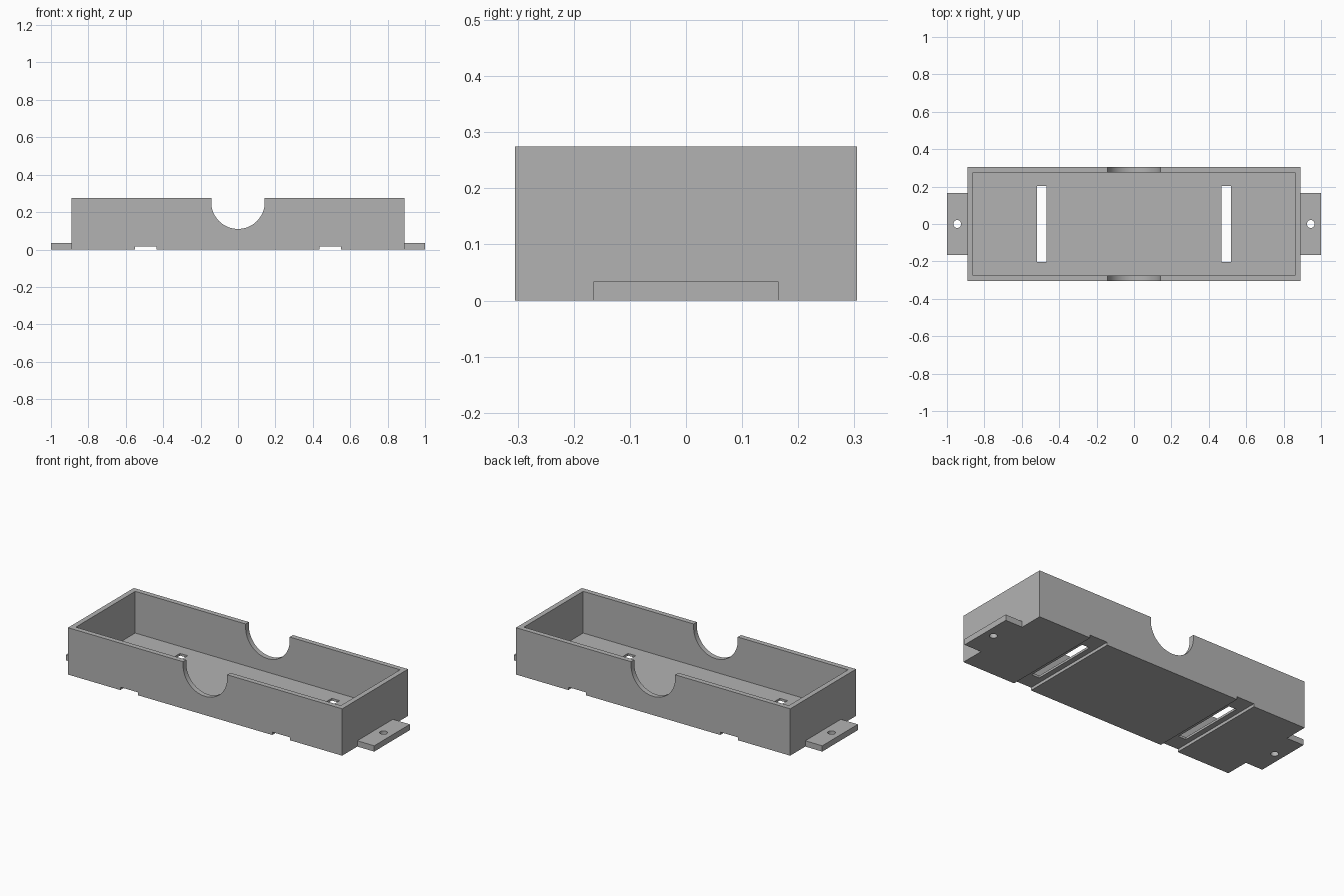
import bpy, bmesh, math
from mathutils import Matrix, Vector

if "Cube" in bpy.data.objects:
    bpy.data.objects.remove(bpy.data.objects["Cube"])

grey = bpy.data.materials.new("mid grey")
grey.diffuse_color = (0.45, 0.45, 0.45, 1)
grey.use_nodes = True
grey.node_tree.nodes["Principled BSDF"].inputs["Base Color"].default_value = grey.diffuse_color


def make(name, bm):
    me = bpy.data.meshes.new(name)
    bm.to_mesh(me)
    bm.free()
    me.materials.append(grey)
    ob = bpy.data.objects.new(name, me)
    bpy.context.collection.objects.link(ob)
    return ob


def box(name, x0, x1, y0, y1, z0, z1):
    bm = bmesh.new()
    size = (x1 - x0, y1 - y0, z1 - z0)
    mid = Vector((x0 + x1, y0 + y1, z0 + z1)) / 2
    bmesh.ops.create_cube(bm, size=1, matrix=Matrix.Translation(mid) @ Matrix.Diagonal((*size, 1)))
    return make(name, bm)


def prism(name, profile, direction):
    bm = bmesh.new()
    face = bm.faces.new([bm.verts.new(p) for p in profile])
    ext = bmesh.ops.extrude_face_region(bm, geom=[face])
    verts = [g for g in ext["geom"] if isinstance(g, bmesh.types.BMVert)]
    bmesh.ops.translate(bm, verts=verts, vec=direction)
    bmesh.ops.recalc_face_normals(bm, faces=bm.faces)
    return make(name, bm)


def combine(target, other, operation):
    mod = target.modifiers.new("cut", "BOOLEAN")
    mod.solver = "EXACT"
    mod.operation = operation
    mod.object = other
    bpy.context.view_layer.objects.active = target
    bpy.ops.object.modifier_apply(modifier=mod.name)
    bpy.data.objects.remove(other)


# Open tray
tray = box("tray", -0.89, 0.89, -0.305, 0.305, 0, 0.275)
combine(tray, box("cavity", -0.86, 0.86, -0.275, 0.275, 0.03, 0.4), "DIFFERENCE")

# Mounting tabs with screw holes, underside channels and strap slots
for s in (-1, 1):
    xs = sorted((s * 0.875, s * 1.0))
    combine(tray, box("tab", *xs, -0.165, 0.165, 0, 0.034), "UNION")
    ring = [(s * 0.945 + 0.021 * math.cos(a * math.tau / 32),
             0.021 * math.sin(a * math.tau / 32), -0.1) for a in range(32)]
    combine(tray, prism("screw_hole", ring, (0, 0, 0.2)), "DIFFERENCE")
    c = s * 0.493
    combine(tray, box("channel", c - 0.057, c + 0.057, -0.5, 0.5, -0.1, 0.017), "DIFFERENCE")
    combine(tray, box("strap_slot", c - 0.025, c + 0.025, -0.202, 0.202, -0.1, 0.1), "DIFFERENCE")

# Round-bottomed notch through the front and back walls
r, zc = 0.143, 0.253
notch = [(r * math.cos(math.pi + a * math.pi / 32), -0.5,
          zc + r * math.sin(math.pi + a * math.pi / 32)) for a in range(33)]
notch += [(r, -0.5, 0.4), (-r, -0.5, 0.4)]
combine(tray, prism("notch", notch, (0, 1, 0)), "DIFFERENCE")

# Smooth the curved cuts, keep the box edges sharp
tray.select_set(True)
bpy.context.view_layer.objects.active = tray
bpy.ops.object.shade_smooth_by_angle(angle=math.radians(30))
